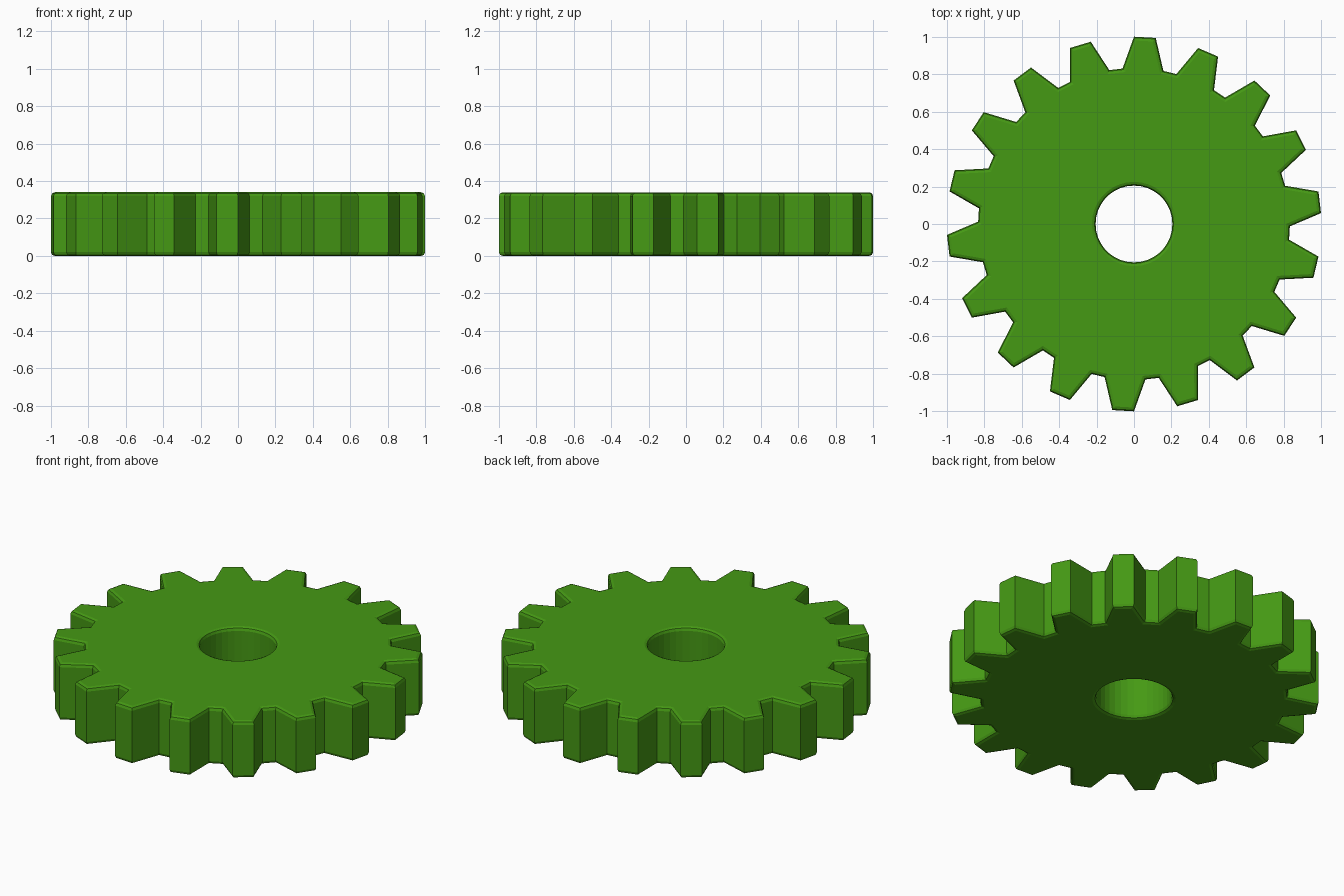
import bpy, bmesh
from math import radians, cos, sin
from mathutils import Vector

if "Cube" in bpy.data.objects:
    bpy.data.objects.remove(bpy.data.objects["Cube"])

TEETH, HEIGHT, BEVEL = 18, 0.34, 0.02
TIP_R, ROOT_R, HOLE_R, HOLE_SIDES = 1.0, 0.832, 0.205, 36


def polar(r, deg):
    return Vector((r * cos(radians(deg)), r * sin(radians(deg))))


def inset(points, d):
    """Move a counter-clockwise outline inward by d with mitred corners."""
    out = []
    for i, p in enumerate(points):
        a = (p - points[i - 1]).normalized()
        b = (points[(i + 1) % len(points)] - p).normalized()
        na, nb = Vector((-a.y, a.x)), Vector((-b.y, b.x))
        out.append(p + (na + nb) * (d / (1 + na.dot(nb))))
    return out


# Outlines: tapered teeth outside, round bore inside (clockwise so inset widens it)
gear = []
for i in range(TEETH):
    mid = 6.667 + i * 360 / TEETH
    gear += [polar(ROOT_R, mid - 7.55), polar(TIP_R, mid - 3.333),
             polar(TIP_R, mid + 3.333), polar(ROOT_R, mid + 7.55)]
bore = [polar(HOLE_R, -i * 360 / HOLE_SIDES) for i in range(HOLE_SIDES)]

# Vertical section of the rounded rims: (inset, z)
low = [(BEVEL, 0), (BEVEL * 0.29, BEVEL * 0.29), (0, BEVEL)]
section = low + [(d, HEIGHT - z) for d, z in reversed(low)]

bm = bmesh.new()
caps = [[], []]
for outline in (gear, bore):
    rings = [[bm.verts.new((p.x, p.y, z)) for p in inset(outline, d)]
             for d, z in section]
    n = len(outline)
    for r0, r1 in zip(rings, rings[1:]):
        for i in range(n):
            j = (i + 1) % n
            bm.faces.new((r0[i], r0[j], r1[j], r1[i]))
    for cap, ring in zip(caps, (rings[0], rings[-1])):
        cap += [bm.edges.get((ring[i - 1], ring[i])) for i in range(n)]

# Flat bottom and top with the bore left open
for cap in caps:
    bmesh.ops.triangle_fill(bm, edges=cap, use_beauty=True)
bmesh.ops.recalc_face_normals(bm, faces=bm.faces)

mesh = bpy.data.meshes.new("gear_wheel")
bm.to_mesh(mesh)
bm.free()
wheel = bpy.data.objects.new("gear_wheel", mesh)
bpy.context.collection.objects.link(wheel)

# Green finish
green = bpy.data.materials.new("green")
green.diffuse_color = (0.06, 0.32, 0.007, 1)
green.use_nodes = True
green.node_tree.nodes["Principled BSDF"].inputs["Base Color"].default_value = green.diffuse_color
mesh.materials.append(green)
